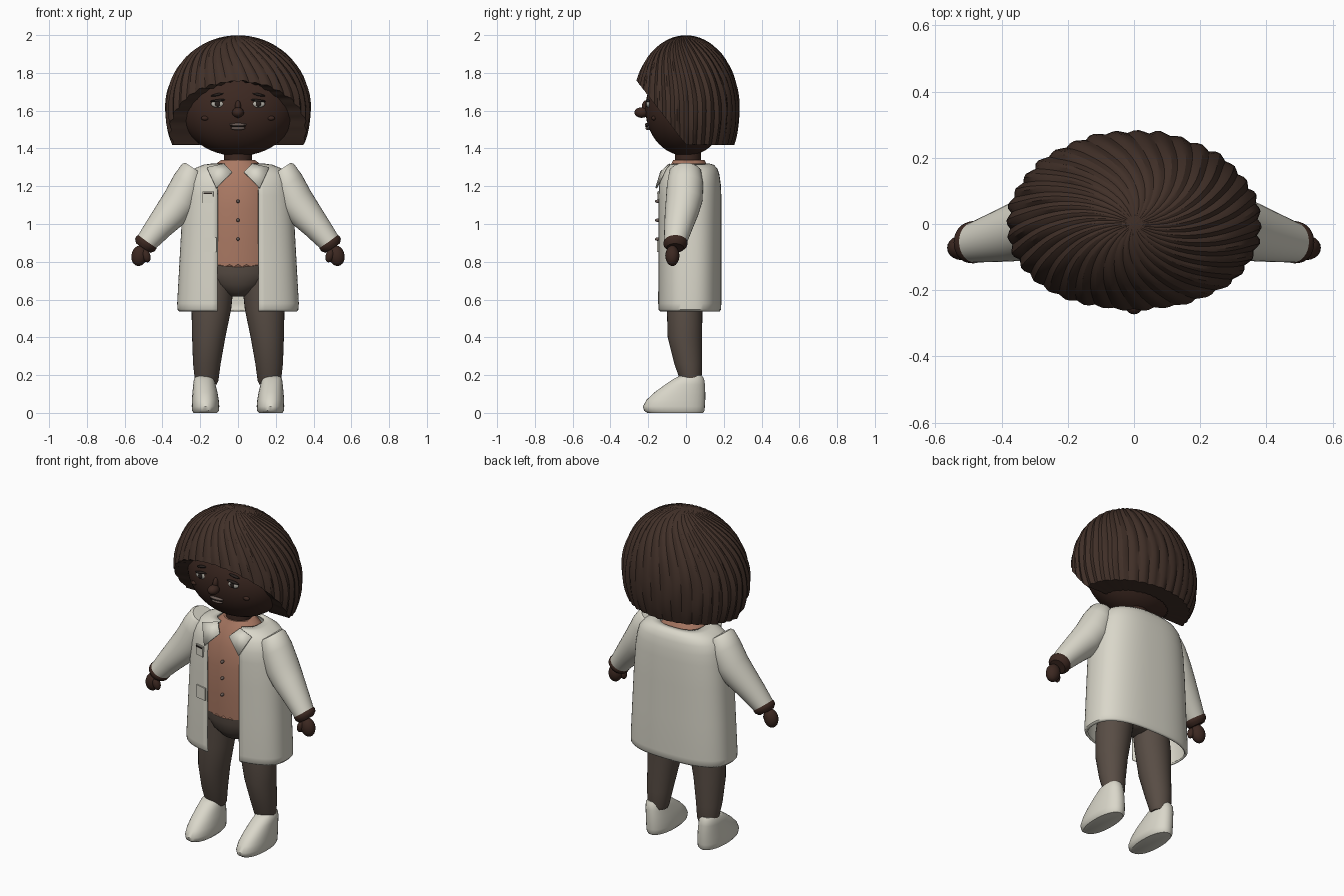
import bpy, bmesh, math
from mathutils import Vector, Matrix

if "Cube" in bpy.data.objects:
    bpy.data.objects.remove(bpy.data.objects["Cube"])


def material(name, rgb):
    m = bpy.data.materials.new(name)
    m.diffuse_color = (*rgb, 1)
    m.use_nodes = True
    m.node_tree.nodes["Principled BSDF"].inputs["Base Color"].default_value = m.diffuse_color
    return m


HAIR = material("dark brown hair", (0.052, 0.029, 0.021))
SKIN = material("deep brown skin", (0.045, 0.021, 0.015))
COAT = material("off white cloth", (0.70, 0.68, 0.59))
SHIRT = material("clay pink shirt", (0.40, 0.19, 0.125))
PANTS = material("grey brown trousers", (0.098, 0.074, 0.059))
EYE = material("pale grey eye", (0.45, 0.43, 0.38))
LIPS = material("grey brown lips", (0.15, 0.11, 0.095))
DARK = material("near black detail", (0.02, 0.014, 0.012))


def finish(name, bm, mat, angle=40):
    bmesh.ops.recalc_face_normals(bm, faces=bm.faces)
    me = bpy.data.meshes.new(name)
    bm.to_mesh(me)
    bm.free()
    ob = bpy.data.objects.new(name, me)
    bpy.context.collection.objects.link(ob)
    me.materials.append(mat)
    bpy.ops.object.select_all(action='DESELECT')
    ob.select_set(True)
    bpy.context.view_layer.objects.active = ob
    bpy.ops.object.shade_smooth_by_angle(angle=math.radians(angle))
    return ob


def skin_rows(bm, rows, closed=True):
    """Join neighbouring rows of points with quads."""
    rows = [[bm.verts.new(p) for p in row] for row in rows]
    n = len(rows[0])
    for a, b in zip(rows, rows[1:]):
        for i in range(n if closed else n - 1):
            k = (i + 1) % n
            bm.faces.new((a[i], a[k], b[k], b[i]))
    return rows


def section(c, u, v, e=2.0, n=32, gap=0.0):
    """Superellipse around c; a gap leaves its front open."""
    a0 = math.asin((gap / u.length) ** (e / 2)) if gap else 0
    pts = []
    for i in range(n + 1 if gap else n):
        a = a0 + (2 * math.pi - 2 * a0) * i / n
        s, k = math.sin(a), -math.cos(a)
        pts.append(c + u * math.copysign(abs(s) ** (2 / e), s)
                   + v * math.copysign(abs(k) ** (2 / e), k))
    return pts


def loft(name, rings, mat, e=2.0, n=32):
    """Closed body from level rings (z, cx, cy, rx, ry)."""
    bm = bmesh.new()
    rows = skin_rows(bm, [section(Vector((cx, cy, z)), Vector((rx, 0, 0)),
                                  Vector((0, ry, 0)), e, n)
                          for z, cx, cy, rx, ry in rings])
    bm.faces.new(rows[0])
    bm.faces.new(rows[-1])
    return finish(name, bm, mat)


def tilted_tube(name, rings, side, mat):
    """Arm tube from rings (x, y, z, r, ry), square to the arm's slope."""
    bm = bmesh.new()
    rows = skin_rows(bm, [section(Vector((side * x, y, z)),
                                  Vector((side * 0.83, 0, 0.55)) * r,
                                  Vector((0, ry, 0)))
                          for x, y, z, r, ry in rings])
    bm.faces.new(rows[0])
    bm.faces.new(rows[-1])
    return finish(name, bm, mat)


def ball(name, loc, radii, mat, tilt=0.0, seg=20):
    bm = bmesh.new()
    mtx = (Matrix.Translation(loc) @ Matrix.Rotation(tilt, 4, 'Y')
           @ Matrix.Diagonal((*radii, 1)))
    bmesh.ops.create_uvsphere(bm, u_segments=seg, v_segments=seg // 2 + 2,
                              radius=1, matrix=mtx)
    return finish(name, bm, mat, 60)


def plate(name, loc, size, mat, turn=0.0):
    bm = bmesh.new()
    mtx = (Matrix.Translation(loc) @ Matrix.Rotation(turn, 4, 'Z')
           @ Matrix.Diagonal((*size, 1)))
    bmesh.ops.create_cube(bm, size=1, matrix=mtx)
    return finish(name, bm, mat)


# Head and neck
HEAD_Z, HEAD_R = 1.61, (0.305, 0.215, 0.25)
ball("head", (0, 0, HEAD_Z), HEAD_R, SKIN, seg=48)
loft("neck", [(1.28, 0, 0.01, 0.075, 0.07), (1.42, 0, 0.01, 0.072, 0.068)], SKIN)


def face_y(x, z):
    q = 1 - (x / HEAD_R[0]) ** 2 - ((z - HEAD_Z) / HEAD_R[2]) ** 2
    return -HEAD_R[1] * math.sqrt(q)


# Face
ball("nose_tip", (0, -0.235, 1.59), (0.031, 0.038, 0.028), SKIN)
ball("nose_bridge", (0, -0.212, 1.62), (0.016, 0.022, 0.035), SKIN)
ball("upper_lip", (0, face_y(0, 1.525) - 0.004, 1.526), (0.046, 0.012, 0.008), LIPS)
ball("lower_lip", (0, face_y(0, 1.51) - 0.004, 1.507), (0.038, 0.013, 0.010), LIPS)
ball("mouth_line", (0, face_y(0, 1.517) - 0.009, 1.517), (0.04, 0.008, 0.003), DARK)
for s, tag in ((-1, "left"), (1, "right")):
    x = s * 0.108
    ball(tag + "_eye", (x, face_y(x, 1.635), 1.635), (0.035, 0.011, 0.019), EYE)
    ball(tag + "_iris", (x, face_y(x, 1.635) - 0.009, 1.636), (0.014, 0.006, 0.016), DARK)
    ball(tag + "_eyelid", (x, face_y(x, 1.65) - 0.004, 1.653), (0.04, 0.011, 0.007),
         DARK, s * 0.12)
    ball(tag + "_brow", (x, face_y(x, 1.685), 1.685), (0.036, 0.011, 0.007), DARK, s * 0.2)
    x = s * 0.175
    ball(tag + "_cheek", (x, face_y(x, 1.56), 1.56), (0.02, 0.012, 0.012), SKIN)


# Hair: ridged shell swirling from the crown, cut on a slant over the face
def hair_point(i, t, cols):
    lift = 0.032 * min(1, t * 1.3) * (0, 0.5, 1, 0.75)[i % 4]
    lift += 0.006 * math.sin(9 * t + (i // 4) * 2.1) * min(1, t)
    a = 2 * math.pi * i / cols + 0.75 * math.sin(min(t, math.pi / 2))
    k = 1 + lift
    return Vector((0.375 * k * math.sin(t) * math.sin(a),
                   -0.276 * k * math.sin(t) * math.cos(a),
                   1.6 + 0.398 * math.cos(t) * (1 + lift * 0.5)))


def hair_shell(cols=144, rows=22):
    ends = []
    for i in range(cols):
        t = 0.5
        while t < 2.4:
            p = hair_point(i, t, cols)
            if p.z < 1.42 + 1.3 * max(0, -p.y):
                break
            t += 0.005
        ends.append(t)
    grid = [[hair_point(i, ends[i] * j / rows, cols) for i in range(cols)]
            for j in range(rows + 1)]
    grid.append([Vector((p.x * 0.6, p.y * 0.6, p.z)) for p in grid[-1]])
    bm = bmesh.new()
    skin_rows(bm, grid)
    bmesh.ops.remove_doubles(bm, verts=bm.verts, dist=1e-5)
    return finish("hair", bm, HAIR, 30)


hair_shell()

# Shirt with a wavy hem, and its buttons
shirt = loft("shirt", [(0.78, 0, 0.01, 0.225, 0.15), (0.92, 0, 0.01, 0.225, 0.155),
                       (1.08, 0, 0.01, 0.215, 0.152), (1.2, 0, 0.012, 0.19, 0.14),
                       (1.28, 0, 0.015, 0.15, 0.115), (1.315, 0, 0.015, 0.12, 0.095),
                       (1.34, 0, 0.015, 0.088, 0.082)], SHIRT, n=64)
for v in shirt.data.vertices:
    if v.co.z < 0.8:
        v.co.z += 0.007 * math.cos(v.co.x * 130)
for z in (0.92, 1.02, 1.12):
    ball("shirt_button", (0, -0.15, z), (0.009, 0.014, 0.009), LIPS, seg=12)

# Trousers
loft("trouser_seat", [(0.615, 0, 0, 0.04, 0.05), (0.635, 0, 0, 0.085, 0.09),
                      (0.68, 0, 0, 0.16, 0.12), (0.74, 0, 0, 0.205, 0.138),
                      (0.82, 0, 0.005, 0.215, 0.142)], PANTS)
for s, tag in ((-1, "left"), (1, "right")):
    loft(tag + "_trouser_leg", [(0.15, s * 0.168, 0.028, 0.055, 0.05),
                                (0.17, s * 0.166, 0.026, 0.062, 0.056),
                                (0.26, s * 0.165, 0.012, 0.073, 0.074),
                                (0.4, s * 0.155, -0.006, 0.088, 0.091),
                                (0.55, s * 0.141, -0.007, 0.105, 0.094),
                                (0.72, s * 0.118, -0.005, 0.1, 0.1)], PANTS)
    # Shoe: heel stays upright while the toe slopes back to the ankle
    shoe = [(0.0, -0.205, 0.09, 0.173, 0.062), (0.012, -0.222, 0.098, 0.172, 0.071),
            (0.035, -0.228, 0.1, 0.172, 0.073), (0.07, -0.208, 0.102, 0.173, 0.071),
            (0.11, -0.165, 0.102, 0.175, 0.066), (0.15, -0.11, 0.1, 0.178, 0.059),
            (0.18, -0.066, 0.096, 0.18, 0.053), (0.197, -0.03, 0.085, 0.18, 0.042)]
    loft(tag + "_shoe", [(z, s * cx, (a + b) / 2, rx, (b - a) / 2)
                         for z, a, b, cx, rx in shoe], COAT, 2.2)

    # Sleeve, wrist and fist
    tilted_tube(tag + "_sleeve", [(0.232, -0.003, 1.293, 0.056, 0.07),
                                  (0.238, -0.004, 1.28, 0.07, 0.084),
                                  (0.262, -0.005, 1.21, 0.092, 0.096),
                                  (0.302, -0.01, 1.125, 0.097, 0.097),
                                  (0.35, -0.022, 1.06, 0.09, 0.09),
                                  (0.42, -0.04, 0.98, 0.073, 0.075),
                                  (0.482, -0.055, 0.905, 0.059, 0.061)], s, COAT)
    tilted_tube(tag + "_wrist", [(0.476, -0.055, 0.915, 0.055, 0.056),
                                 (0.485, -0.055, 0.902, 0.063, 0.064),
                                 (0.494, -0.056, 0.888, 0.061, 0.062),
                                 (0.502, -0.058, 0.872, 0.045, 0.046)], s, SKIN)
    ball(tag + "_fist", (s * 0.522, -0.072, 0.832), (0.042, 0.037, 0.055), SKIN, -s * 0.2)
    ball(tag + "_thumb", (s * 0.486, -0.088, 0.832), (0.022, 0.022, 0.036), SKIN, s * 0.3)

# Open coat: rings (z, rx, cy, ry, half opening)
coat_rings = [(0.54, 0.306, 0.018, 0.155, 0.108), (0.55, 0.315, 0.018, 0.162, 0.108),
              (0.58, 0.316, 0.018, 0.163, 0.108), (0.8, 0.304, 0.018, 0.163, 0.108),
              (1.0, 0.293, 0.018, 0.163, 0.108), (1.15, 0.28, 0.018, 0.163, 0.108),
              (1.21, 0.27, 0.018, 0.16, 0.106), (1.26, 0.255, 0.022, 0.149, 0.1),
              (1.29, 0.225, 0.026, 0.135, 0.09), (1.308, 0.18, 0.027, 0.118, 0.08),
              (1.315, 0.13, 0.025, 0.095, 0.07)]
bm = bmesh.new()
skin_rows(bm, [section(Vector((0, cy, z)), Vector((rx, 0, 0)), Vector((0, ry, 0)),
                       2.6, 56, gap) for z, rx, cy, ry, gap in coat_rings], False)
coat = finish("coat", bm, COAT)
mod = coat.modifiers.new("cloth thickness", 'SOLIDIFY')
mod.thickness, mod.offset = 0.012, 0

# Collar flaps
for s, tag in ((-1, "left"), (1, "right")):
    bm = bmesh.new()
    pts = [(0.165, -0.105, 1.298), (0.075, -0.085, 1.318),
           (0.032, -0.132, 1.275), (0.115, -0.158, 1.19)]
    bm.faces.new([bm.verts.new((s * x, y, z)) for x, y, z in pts])
    flap = finish(tag + "_collar_flap", bm, COAT)
    mod = flap.modifiers.new("cloth thickness", 'SOLIDIFY')
    mod.thickness, mod.offset = 0.01, 0

# Pockets and the pen clip
plate("chest_pocket", (-0.16, -0.138, 1.142), (0.058, 0.009, 0.062), COAT, -0.26)
plate("pen_clip", (-0.16, -0.142, 1.163), (0.046, 0.009, 0.008), DARK, -0.26)
plate("hip_pocket", (-0.148, -0.142, 0.89), (0.07, 0.009, 0.075), COAT, -0.22)
